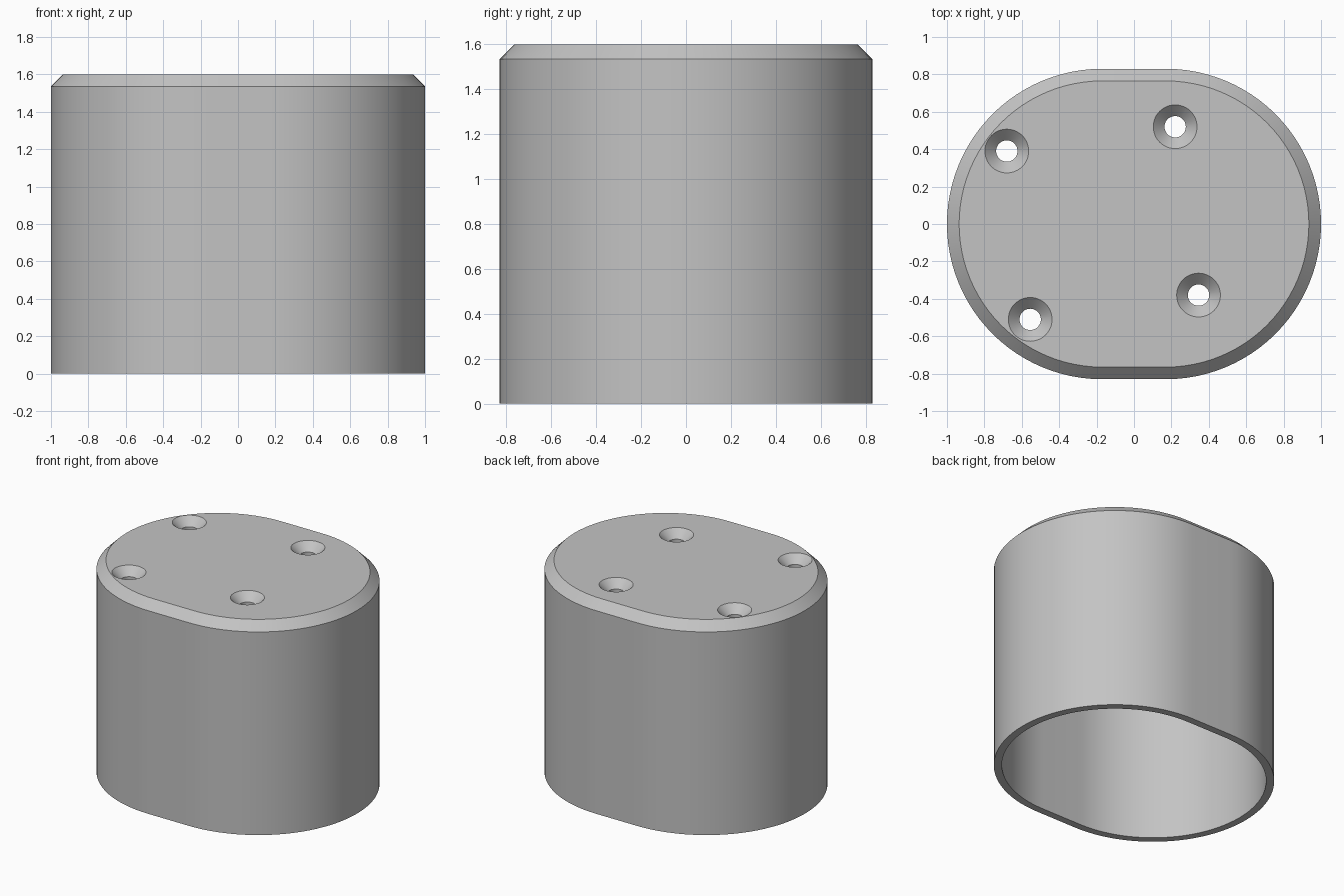
import bpy, bmesh
from math import sin, cos, pi

cube = bpy.data.objects.get("Cube")
if cube:
    bpy.data.objects.remove(cube)

HALF_FLAT, RADIUS, HEIGHT = 0.17, 0.83, 1.6
WALL, CHAMFER, CAP = 0.055, 0.065, 0.115
HOLE_R, SINK_R = 0.057, 0.117
HOLES = [(-0.68, 0.39), (0.22, 0.52), (0.345, -0.38), (-0.555, -0.51)]

grey = bpy.data.materials.new("plain grey")
grey.use_nodes = True
colour = (0.55, 0.55, 0.55, 1)
grey.diffuse_color = colour
grey.node_tree.nodes["Principled BSDF"].inputs["Base Color"].default_value = colour


def stadium(r, z, n=48):
    """Rounded outline: two half circles joined by straight sides."""
    pts = []
    for side in (1, -1):
        for i in range(n + 1):
            a = -pi / 2 + pi * i / n
            pts.append((side * (HALF_FLAT + r * cos(a)), side * r * sin(a), z))
    return pts


def circle(cx, cy, r, z, n=48):
    return [(cx + r * cos(2 * pi * i / n), cy + r * sin(2 * pi * i / n), z)
            for i in range(n)]


def loft(bm, outlines):
    """Skin successive outlines and close both ends."""
    rings = [[bm.verts.new(p) for p in o] for o in outlines]
    for a, b in zip(rings, rings[1:]):
        for i in range(len(a)):
            j = (i + 1) % len(a)
            bm.faces.new((a[i], a[j], b[j], b[i]))
    bm.faces.new(rings[0][::-1])
    bm.faces.new(rings[-1])


def make_object(name, bm):
    bmesh.ops.recalc_face_normals(bm, faces=bm.faces)
    mesh = bpy.data.meshes.new(name)
    bm.to_mesh(mesh)
    bm.free()
    mesh.materials.append(grey)
    obj = bpy.data.objects.new(name, mesh)
    bpy.context.collection.objects.link(obj)
    return obj


# Hollow cover: inner ceiling, inner wall, rim, outer wall, chamfer, top
bm = bmesh.new()
loft(bm, [stadium(RADIUS - WALL, HEIGHT - CAP),
          stadium(RADIUS - WALL, 0),
          stadium(RADIUS, 0),
          stadium(RADIUS, HEIGHT - CHAMFER),
          stadium(RADIUS - CHAMFER, HEIGHT)])
cover = make_object("cover", bm)

# Countersunk screw holes
bm = bmesh.new()
over = 0.02
for x, y in HOLES:
    loft(bm, [circle(x, y, HOLE_R, HEIGHT - CAP - 0.1),
              circle(x, y, HOLE_R, HEIGHT - (SINK_R - HOLE_R)),
              circle(x, y, SINK_R, HEIGHT),
              circle(x, y, SINK_R, HEIGHT + over)])
cutter = make_object("screw_hole_cutter", bm)
cutter.hide_render = True

cut = cover.modifiers.new("screw holes", 'BOOLEAN')
cut.operation = 'DIFFERENCE'
cut.solver = 'EXACT'
cut.object = cutter

# Apply the cut, then smooth the curved walls
for o in bpy.context.selected_objects:
    o.select_set(False)
cover.select_set(True)
bpy.context.view_layer.objects.active = cover
bpy.ops.object.modifier_apply(modifier=cut.name)
bpy.data.objects.remove(cutter)
bpy.ops.object.shade_smooth_by_angle(angle=pi / 6)
